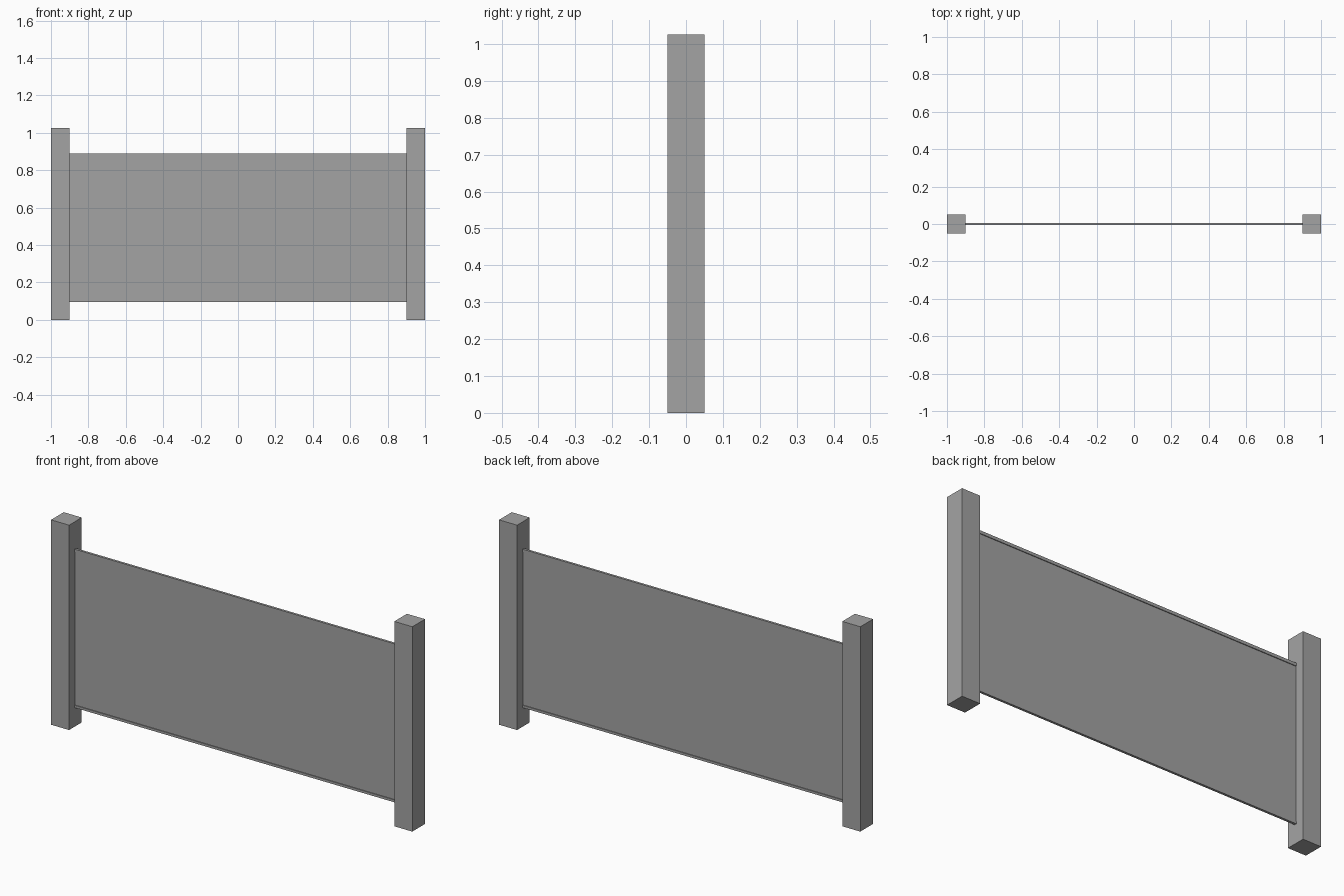
import bpy

cube = bpy.data.objects.get("Cube")
if cube:
    bpy.data.objects.remove(cube, do_unlink=True)

GREY = (0.37, 0.37, 0.37, 1.0)
mat = bpy.data.materials.new("plain_grey")
mat.use_nodes = True
mat.diffuse_color = GREY
mat.node_tree.nodes["Principled BSDF"].inputs["Base Color"].default_value = GREY


def box(name, x, y, z):
    """Box from (min, max) ranges on each axis."""
    ranges = (x, y, z)
    bpy.ops.mesh.primitive_cube_add(size=1, location=[(a + b) / 2 for a, b in ranges])
    ob = bpy.context.object
    ob.name = ob.data.name = name
    ob.scale = [b - a for a, b in ranges]
    bpy.ops.object.transform_apply(location=False, rotation=False, scale=True)
    ob.data.materials.append(mat)
    return ob


POST = 0.1            # square post width
HEIGHT = 1.025        # post height
INNER = 1 - POST      # inner face of each post
RAIL = 0.006          # half depth of the rails
PANEL = 0.002         # half depth of the panel
BOTTOM, TOP = 0.095, 0.888

# Square end posts
box("left_post", (INNER, 1), (-POST / 2, POST / 2), (0, HEIGHT))
box("right_post", (-1, -INNER), (-POST / 2, POST / 2), (0, HEIGHT))

# Thin infill panel held between two slim rails
span = (-INNER, INNER)
box("top_rail", span, (-RAIL, RAIL), (TOP - 0.015, TOP))
box("bottom_rail", span, (-RAIL, RAIL), (BOTTOM, BOTTOM + 0.012))
box("infill_panel", span, (-PANEL, PANEL), (BOTTOM + 0.012, TOP - 0.015))
